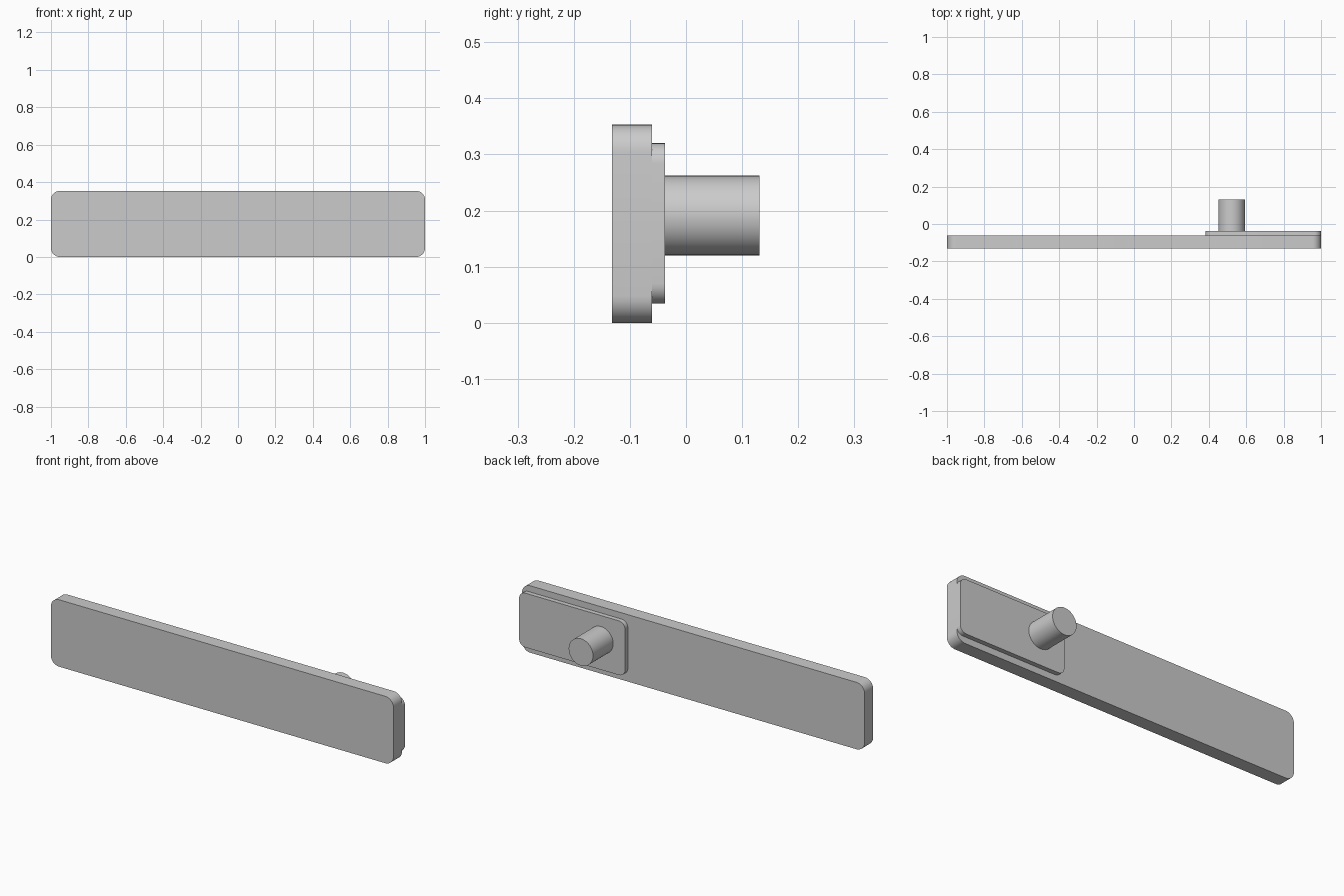
import bpy
import math

default = bpy.data.objects.get("Cube")
if default:
    bpy.data.objects.remove(default, do_unlink=True)

grey = bpy.data.materials.new("plain grey")
grey.use_nodes = True
colour = (0.6, 0.6, 0.6, 1)
grey.diffuse_color = colour
grey.node_tree.nodes["Principled BSDF"].inputs["Base Color"].default_value = colour


def finish(obj, name):
    obj.name = name
    obj.data.materials.append(grey)
    bpy.ops.object.shade_smooth_by_angle(angle=math.radians(30))


def rounded_plate(name, x, y, z, radius):
    """Upright box between the given limits, rounded at its four xz corners."""
    centre = [(a + b) / 2 for a, b in (x, y, z)]
    size = [b - a for a, b in (x, y, z)]
    bpy.ops.mesh.primitive_cube_add(size=1, location=centre)
    obj = bpy.context.object
    obj.scale = size
    bpy.ops.object.transform_apply(location=False, rotation=False, scale=True)
    weights = obj.data.attributes.new("bevel_weight_edge", "FLOAT", "EDGE")
    for edge in obj.data.edges:
        a, b = (obj.data.vertices[i].co for i in edge.vertices)
        weights.data[edge.index].value = float(abs(a.y - b.y) > size[1] / 2)
    bevel = obj.modifiers.new("rounded corners", "BEVEL")
    bevel.limit_method = "WEIGHT"
    bevel.width = radius
    bevel.segments = 8
    bpy.ops.object.modifier_apply(modifier=bevel.name)
    finish(obj, name)


# Long front bar and the smaller mounting plate flush with its left end
rounded_plate("front_bar", (-1, 1), (-0.132, -0.061), (0, 0.353), 0.048)
rounded_plate("mounting_plate", (0.382, 1), (-0.061, -0.037), (0.034, 0.32), 0.036)

# Round peg standing out from the back of the mounting plate
peg_back, peg_front = 0.131, -0.037
bpy.ops.mesh.primitive_cylinder_add(
    vertices=48, radius=0.071, depth=peg_back - peg_front,
    location=(0.522, (peg_back + peg_front) / 2, 0.191),
    rotation=(math.radians(90), 0, 0))
finish(bpy.context.object, "peg")
